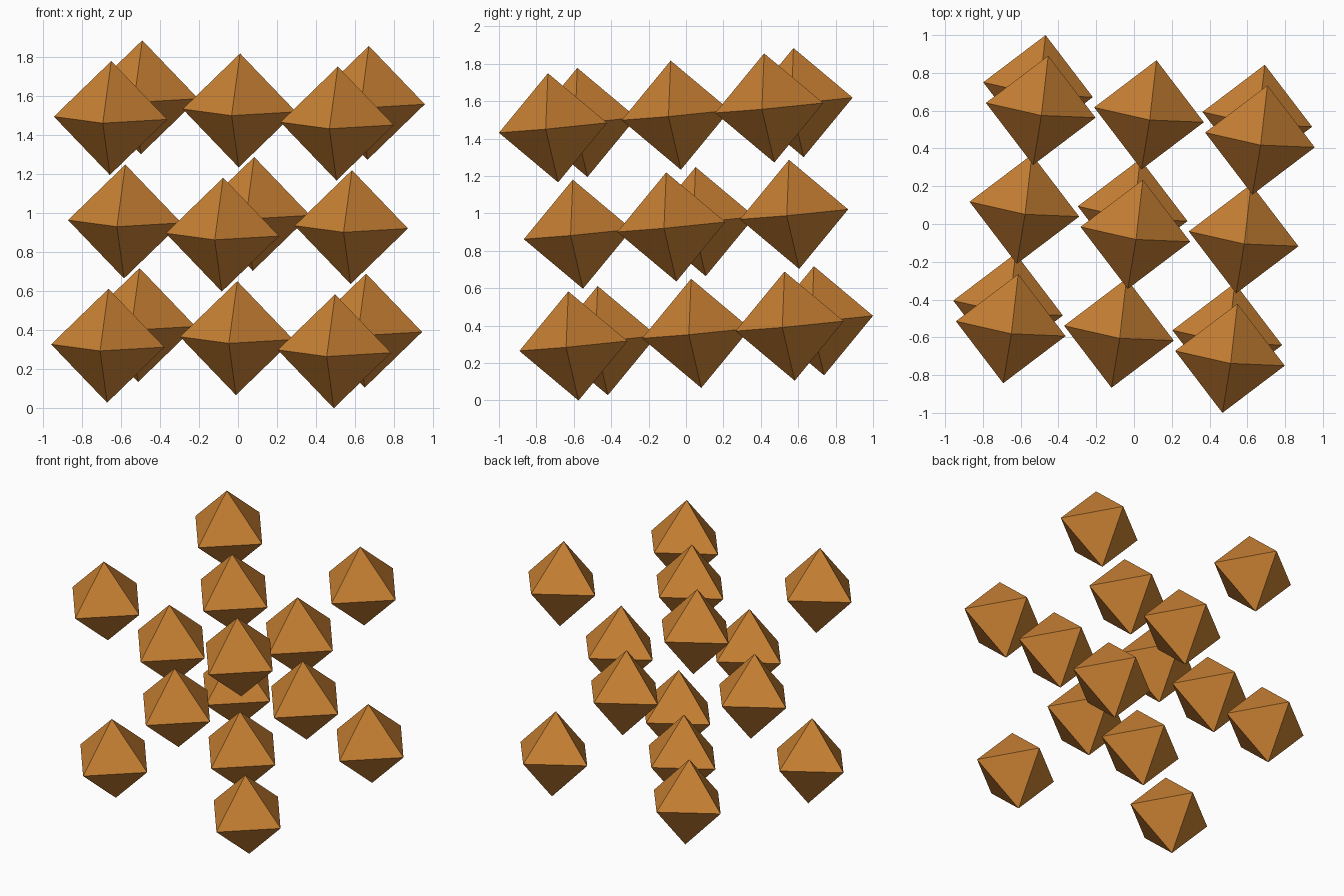
import bpy
import bmesh
from math import radians
from itertools import product
from mathutils import Euler, Vector

if "Cube" in bpy.data.objects:
    bpy.data.objects.remove(bpy.data.objects["Cube"], do_unlink=True)

CELL = 1.1716                 # edge of the cubic cell
RADIUS = CELL / 4             # octahedron centre to tip
CENTRE = Vector((0, 0, 0.942))
TILT = Euler((radians(5.2), radians(1.4), radians(-7.7)))

# Copper-coloured material
copper = bpy.data.materials.new("copper")
color = (0.578, 0.216, 0.033, 1)
copper.diffuse_color = color
copper.use_nodes = True
copper.node_tree.nodes["Principled BSDF"].inputs["Base Color"].default_value = color

# Regular octahedron shared by all atoms: hull of the six axis tips
mesh = bpy.data.meshes.new("octahedron")
bm = bmesh.new()
for axis in range(3):
    for sign in (-1, 1):
        tip = Vector()
        tip[axis] = sign * RADIUS
        bm.verts.new(tip)
bmesh.ops.convex_hull(bm, input=bm.verts)
bmesh.ops.recalc_face_normals(bm, faces=bm.faces)
bm.to_mesh(mesh)
bm.free()
mesh.materials.append(copper)

# Face-centred cubic arrangement: eight corners and six face centres
WORDS = (("right", "", "left"), ("front", "", "back"), ("bottom", "", "top"))
for site in product((-1, 0, 1), repeat=3):
    steps = sum(abs(s) for s in site)
    if steps not in (1, 3):
        continue
    kind = "corner" if steps == 3 else "face"
    words = [w[s + 1] for w, s in zip(WORDS, site) if s]
    atom = bpy.data.objects.new("_".join(words + [kind, "octahedron"]), mesh)
    offset = Vector(site) * CELL / 2
    offset.rotate(TILT)
    atom.location = CENTRE + offset
    atom.rotation_euler = TILT
    bpy.context.collection.objects.link(atom)
